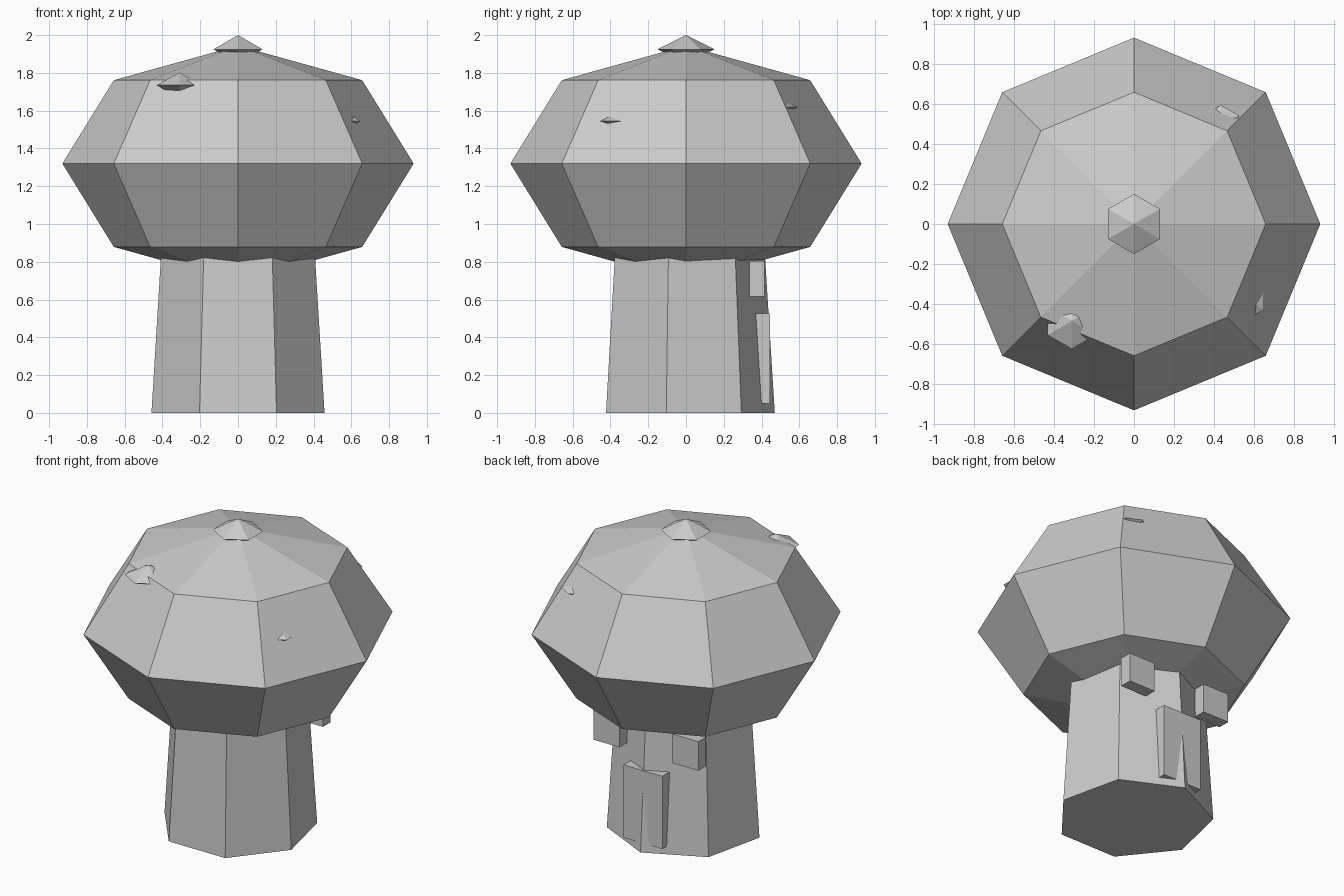
import bpy
import bmesh
from math import pi
from mathutils import Matrix

cube = bpy.data.objects.get("Cube")
if cube:
    bpy.data.objects.remove(cube, do_unlink=True)

# Single stone grey material
grey = bpy.data.materials.new("stone_grey")
grey.use_nodes = True
colour = (0.6, 0.6, 0.6, 1)
grey.diffuse_color = colour
grey.node_tree.nodes["Principled BSDF"].inputs["Base Color"].default_value = colour


def finish(name, bm, location):
    mesh = bpy.data.meshes.new(name)
    bm.to_mesh(mesh)
    bm.free()
    mesh.materials.append(grey)
    obj = bpy.data.objects.new(name, mesh)
    obj.location = location
    bpy.context.collection.objects.link(obj)
    return obj


def squashed_sphere(name, location, sides, rings, radius, height):
    bm = bmesh.new()
    bmesh.ops.create_uvsphere(bm, u_segments=sides, v_segments=rings, radius=1)
    bmesh.ops.scale(bm, vec=(radius, radius, height), verts=bm.verts)
    return finish(name, bm, location)


def box(name, location, size):
    bm = bmesh.new()
    bmesh.ops.create_cube(bm, size=1)
    bmesh.ops.scale(bm, vec=size, verts=bm.verts)
    return finish(name, bm, location)


# Tapered seven-sided stem with one corner at the back
STEM_HEIGHT = 0.96
bm = bmesh.new()
bmesh.ops.create_cone(bm, cap_ends=True, segments=7, radius1=0.47, radius2=0.41,
                      depth=STEM_HEIGHT)
corner = max(bm.verts, key=lambda v: v.co.x)
turn = pi / 2 - Matrix.Identity(2).col[0].angle_signed(corner.co.xy) * -1
bmesh.ops.rotate(bm, matrix=Matrix.Rotation(turn, 3, "Z"), verts=bm.verts)
back = max(bm.verts, key=lambda v: v.co.y)
if abs(back.co.x) > 0.001:
    # Settle the corner exactly on the back axis
    fix = Matrix.Identity(2).col[1].angle_signed(back.co.xy)
    bmesh.ops.rotate(bm, matrix=Matrix.Rotation(-fix, 3, "Z"), verts=bm.verts)
    if abs(max(bm.verts, key=lambda v: v.co.y).co.x) > 0.001:
        bmesh.ops.rotate(bm, matrix=Matrix.Rotation(2 * fix, 3, "Z"), verts=bm.verts)
finish("stem", bm, (0, 0, STEM_HEIGHT / 2))

# Eight-sided cap
squashed_sphere("cap", (0, 0, 1.32), 8, 4, 0.93, 0.624)

# Spots half sunk into the cap
spots = {
    "top_spot": ((0, 0, 1.925), 0.15, 0.075),
    "front_spot": ((-0.31, -0.484, 1.735), 0.14, 0.067),
    "left_spot": ((0.55, -0.37, 1.545), 0.115, 0.058),
    "back_spot": ((0.435, 0.493, 1.62), 0.10, 0.05),
}
for name, (location, radius, height) in spots.items():
    squashed_sphere(name, location, 6, 2, radius, height)

# Door and pair of windows on the back
box("door", (0, 0.405, 0.288), (0.28, 0.08, 0.475))
for side, name in ((1, "left_window"), (-1, "right_window")):
    box(name, (side * 0.285, 0.375, 0.71), (0.19, 0.08, 0.19))
